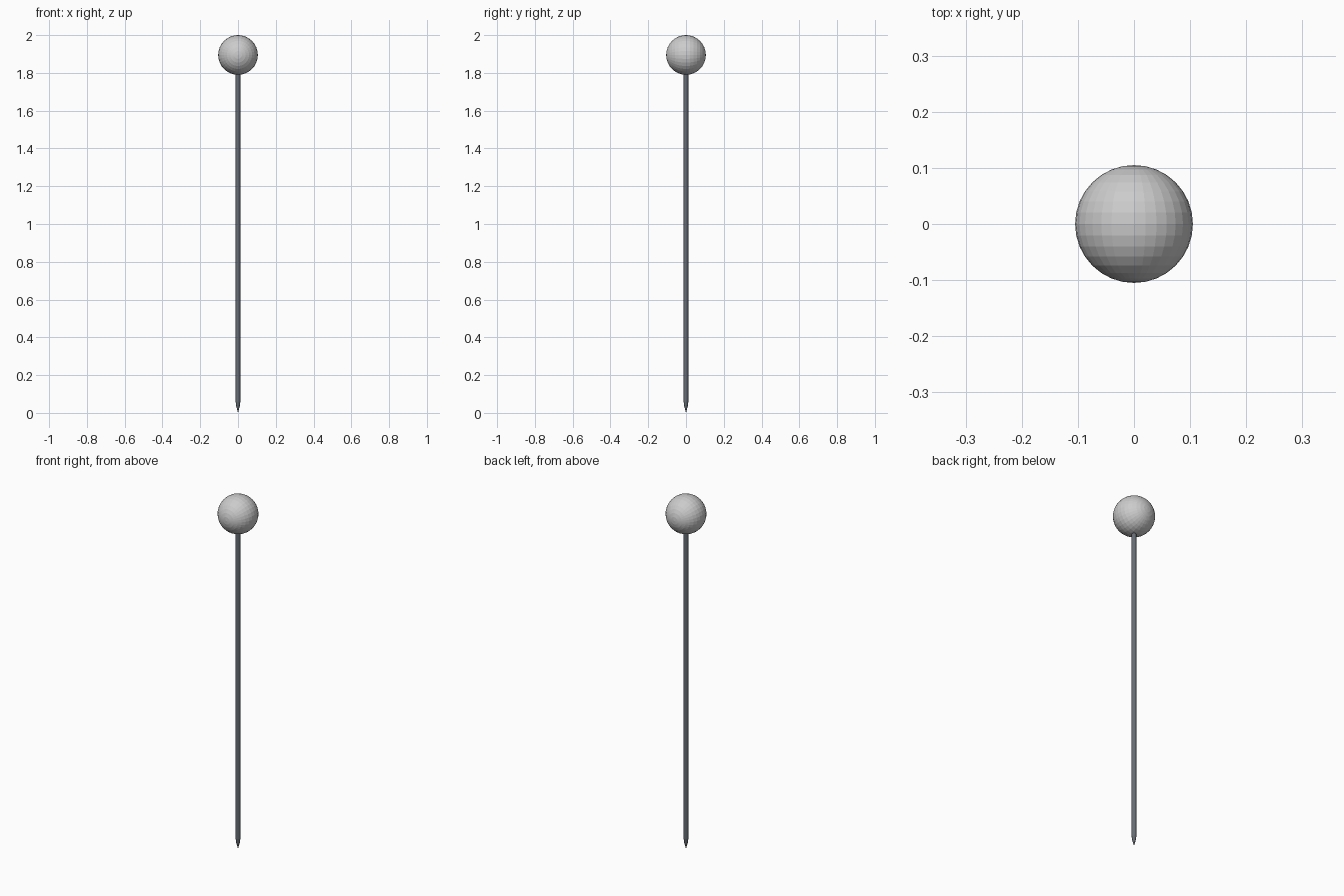
import bpy, math

if "Cube" in bpy.data.objects:
    bpy.data.objects.remove(bpy.data.objects["Cube"])

HEAD_R = 0.105
SHAFT_R = 0.0125
SIDES = 16


def lathe(name, profile, sides):
    """Revolve (radius, z) points around z; a zero radius gives a point."""
    verts, faces, rings = [], [], []
    for r, z in profile:
        start = len(verts)
        if r == 0:
            verts.append((0, 0, z))
            rings.append([start] * sides)
        else:
            for i in range(sides):
                a = 2 * math.pi * i / sides
                verts.append((r * math.cos(a), r * math.sin(a), z))
            rings.append(list(range(start, start + sides)))
    for low, high in zip(rings, rings[1:]):
        for i in range(sides):
            j = (i + 1) % sides
            loop = [low[i], low[j], high[j], high[i]]
            faces.append(list(dict.fromkeys(loop)))
    mesh = bpy.data.meshes.new(name)
    mesh.from_pydata(verts, [], faces)
    obj = bpy.data.objects.new(name, mesh)
    bpy.context.collection.objects.link(obj)
    return obj


# Ball head, with its poles along y
bpy.ops.mesh.primitive_uv_sphere_add(
    segments=32, ring_count=16, radius=HEAD_R,
    location=(0, 0, 2 - HEAD_R), rotation=(math.pi / 2, 0, 0))
bpy.context.object.name = "ball_head"

# Needle: sharp tip widening into a straight shaft that ends inside the head
needle = lathe("needle", [(0, 0), (SHAFT_R * 0.75, 0.035), (SHAFT_R, 0.06),
                          (SHAFT_R, 1.84), (0, 1.84)], SIDES)
steel = bpy.data.materials.new("dark_steel")
steel.diffuse_color = (0.13, 0.15, 0.17, 1)
steel.use_nodes = True
steel.node_tree.nodes["Principled BSDF"].inputs["Base Color"].default_value = steel.diffuse_color
needle.data.materials.append(steel)
